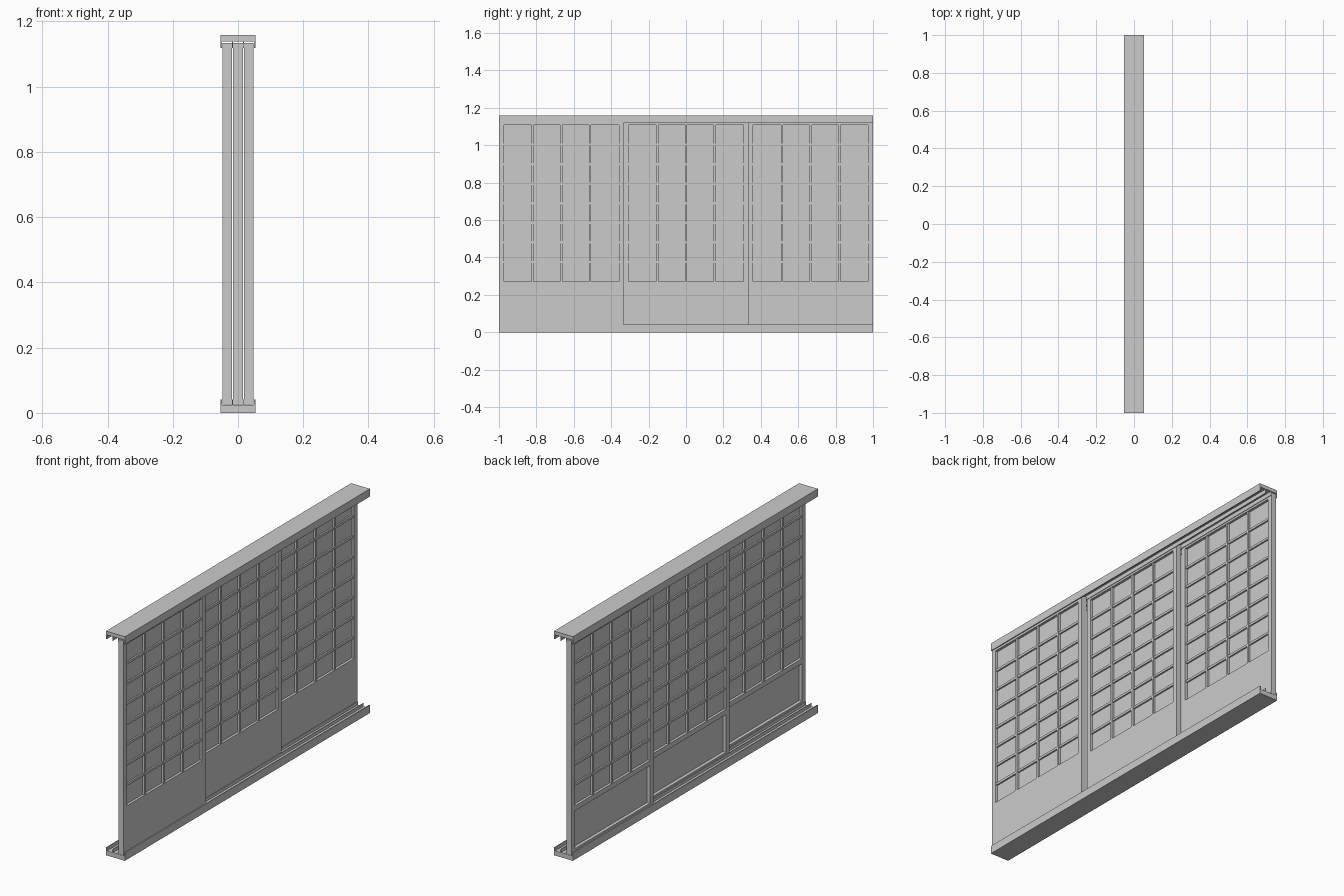
import bpy, bmesh
from mathutils import Matrix, Vector

if "Cube" in bpy.data.objects:
    bpy.data.objects.remove(bpy.data.objects["Cube"])


def boxes(name, spans):
    """One object from boxes given as ((x0, x1), (y0, y1), (z0, z1))."""
    bm = bmesh.new()
    for span in spans:
        size = Vector([b - a for a, b in span])
        mid = Vector([(a + b) / 2 for a, b in span])
        bmesh.ops.create_cube(bm, size=1, matrix=Matrix.LocRotScale(mid, None, size))
    me = bpy.data.meshes.new(name)
    bm.to_mesh(me)
    bm.free()
    ob = bpy.data.objects.new(name, me)
    bpy.context.collection.objects.link(ob)
    return ob


def track(name, lip_tip, bed, edge):
    """Three-groove track: comb-shaped profile extruded along y."""
    half, inner, pitch, t = 0.054, 0.0487, 0.0325 / 2, 0.0015
    right = [(t + pitch, bed), (inner, bed), (inner, lip_tip), (half, lip_tip), (half, edge)]
    rib = [(pitch - t, bed), (pitch - t, lip_tip), (pitch + t, lip_tip)]
    side = rib + right
    pts = side + [(-x, z) for x, z in reversed(side)]
    bm = bmesh.new()
    face = bm.faces.new([bm.verts.new((x, -1, z)) for x, z in pts])
    ext = bmesh.ops.extrude_face_region(bm, geom=[face])["geom"]
    bmesh.ops.translate(bm, vec=(0, 2, 0), verts=[v for v in ext if isinstance(v, bmesh.types.BMVert)])
    bmesh.ops.recalc_face_normals(bm, faces=bm.faces)
    me = bpy.data.meshes.new(name)
    bm.to_mesh(me)
    bm.free()
    bpy.context.collection.objects.link(bpy.data.objects.new(name, me))


# Lower and upper sliding tracks
track("bottom_track", 0.041, 0.024, 0.0)
track("top_track", 1.118, 1.139, 1.158)

W, T, S, BAR = 2 / 3, 0.0292, 0.026, 0.012     # panel width, thickness, stile, lattice bar
Z0, Z1 = 0.025, 1.134                          # panel bottom and top
SILL, HEAD = 0.272, Z1 - S                     # lattice opening
COLS, ROWS = 4, 8

for i, label in enumerate(("front", "middle", "rear")):
    cx, cy = 0.0325 * (1 - i), W * (i - 1)
    y0, y1 = cy - W / 2, cy + W / 2
    a, b = y0 + S, y1 - S
    full = (cx - T / 2, cx + T / 2)

    # Stiles and rails
    boxes(label + "_panel_frame", [
        (full, (y0, a), (Z0, Z1)),
        (full, (b, y1), (Z0, Z1)),
        (full, (a, b), (HEAD, Z1)),
        (full, (a, b), (SILL - S, SILL)),
        (full, (a, b), (Z0, Z0 + S)),
    ])
    # Kick board, flush on one side and recessed on the other
    boxes(label + "_kick_board", [
        ((cx + T / 2 - 0.012, cx + T / 2), (a, b), (Z0 + S, SILL - S))])
    # Paper sheet
    boxes(label + "_paper", [((cx - 0.0015, cx + 0.0015), (a, b), (SILL, HEAD))])
    # Lattice: upright bars stand prouder than cross bars
    bars = []
    for c in range(1, COLS):
        y = a + (b - a) * c / COLS
        bars.append(((cx - 0.0125, cx + 0.0125), (y - BAR / 2, y + BAR / 2), (SILL, HEAD)))
    for r in range(1, ROWS):
        z = SILL + (HEAD - SILL) * r / ROWS
        bars.append(((cx - 0.0095, cx + 0.0095), (a, b), (z - BAR / 2, z + BAR / 2)))
    boxes(label + "_lattice", bars)
